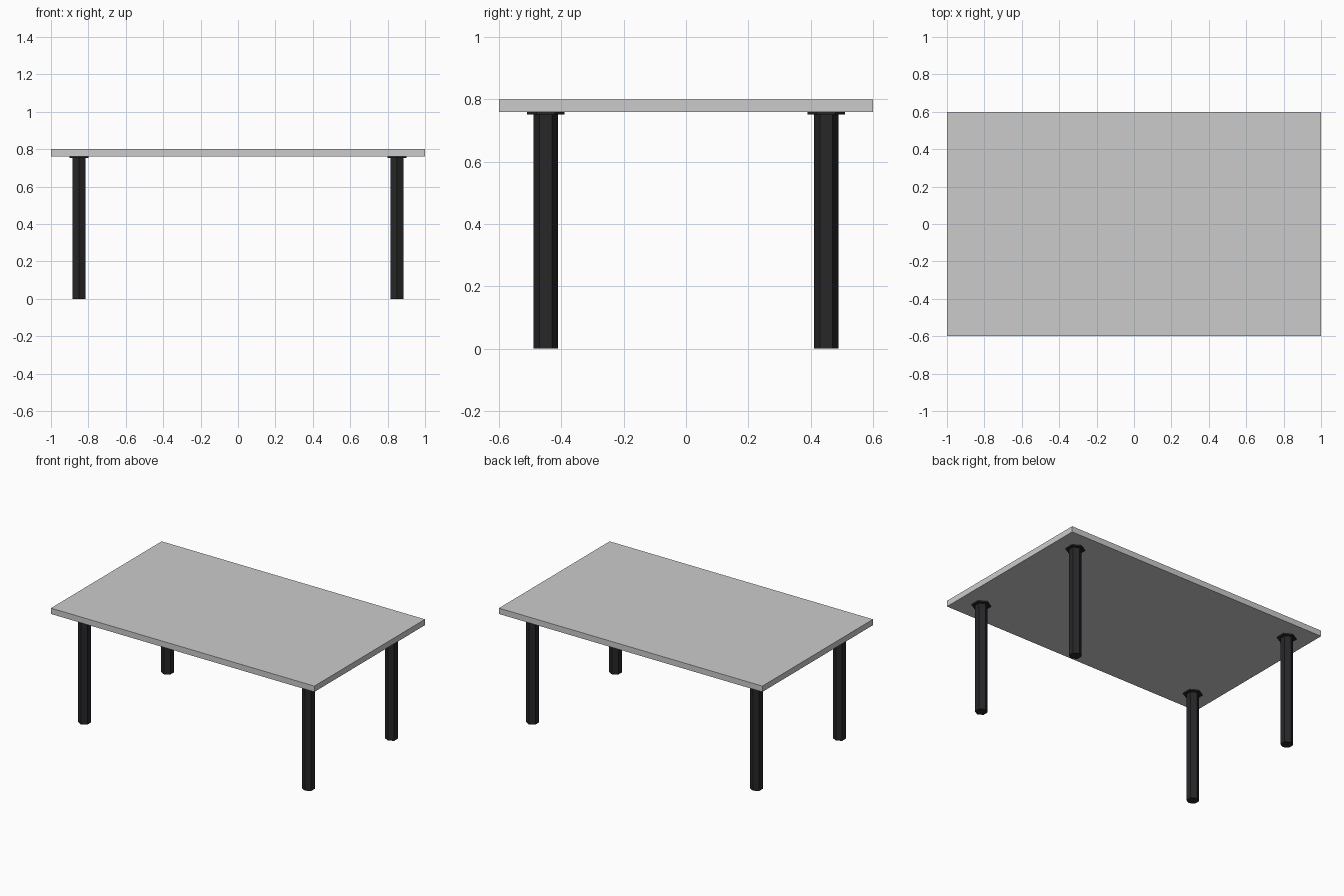
import bpy

if "Cube" in bpy.data.objects:
    bpy.data.objects.remove(bpy.data.objects["Cube"])

black = bpy.data.materials.new("black_metal")
black.diffuse_color = (0.02, 0.02, 0.022, 1)
black.use_nodes = True
black.node_tree.nodes["Principled BSDF"].inputs["Base Color"].default_value = black.diffuse_color

SIDES = 6  # low-poly legs with corners pointing along y


def prism(name, radius, x, y, z0, z1):
    bpy.ops.mesh.primitive_cylinder_add(
        vertices=SIDES, radius=radius, depth=z1 - z0, location=(x, y, (z0 + z1) / 2))
    ob = bpy.context.object
    ob.name = name
    ob.data.materials.append(black)


# Table top
bpy.ops.mesh.primitive_cube_add(size=1, location=(0, 0, 0.78))
top = bpy.context.object
top.name = "table_top"
top.scale = (2.0, 1.2, 0.04)
bpy.ops.object.transform_apply(location=False, rotation=False, scale=True)

# Four legs, each with a thin mounting plate under the top
for sx, side in ((-1, "left"), (1, "right")):
    for sy, end in ((-1, "front"), (1, "back")):
        x, y = sx * 0.85, sy * 0.45
        prism(f"{end}_{side}_leg", 0.04, x, y, 0.0, 0.752)
        prism(f"{end}_{side}_mounting_plate", 0.06, x, y, 0.752, 0.76)
